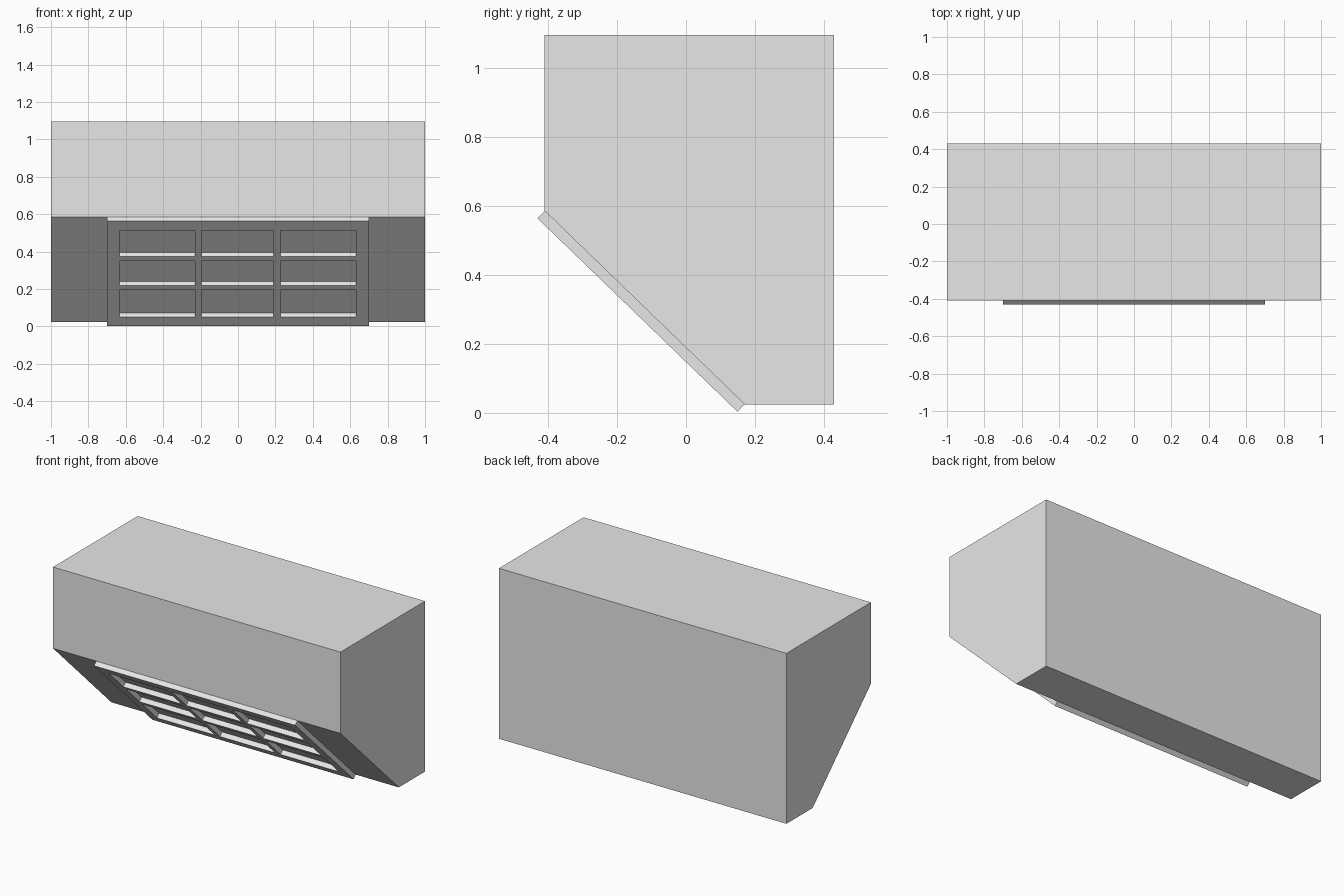
import bpy, bmesh
from mathutils import Vector

cube = bpy.data.objects.get("Cube")
if cube:
    bpy.data.objects.remove(cube, do_unlink=True)

grey = bpy.data.materials.new("light_grey")
grey.use_nodes = True
COLOUR = (0.8, 0.8, 0.8, 1)
grey.diffuse_color = COLOUR
grey.node_tree.nodes["Principled BSDF"].inputs["Base Color"].default_value = COLOUR


def finish(name, bm):
    bmesh.ops.recalc_face_normals(bm, faces=bm.faces)
    mesh = bpy.data.meshes.new(name)
    bm.to_mesh(mesh)
    bm.free()
    mesh.materials.append(grey)
    obj = bpy.data.objects.new(name, mesh)
    bpy.context.collection.objects.link(obj)
    return obj


# Hood body: side profile (y, z) extruded across the width
slope_top = Vector((0, -0.41, 0.586))
slope_bottom = Vector((0, 0.17, 0.025))
profile = [(-0.41, 1.097), slope_top.yz, slope_bottom.yz, (0.43, 0.025), (0.43, 1.097)]
bm = bmesh.new()
side = bm.faces.new([bm.verts.new((-1, y, z)) for y, z in profile])
ext = bmesh.ops.extrude_face_region(bm, geom=[side])
bmesh.ops.translate(bm, vec=(2, 0, 0),
                    verts=[v for v in ext["geom"] if isinstance(v, bmesh.types.BMVert)])
finish("hood_body", bm)

# Grille on the slope: a slab with nine openings down to the body
depth = 0.03
down = slope_bottom - slope_top
outward = Vector((0, down.z, -down.y)).normalized()
columns = [-0.7, -0.633, -0.23, -0.195, 0.19, 0.227, 0.632, 0.7]
rows = [0, 0.09, 0.338, 0.384, 0.614, 0.66, 0.914, 1]

bm = bmesh.new()
grid = [[bm.verts.new(slope_top + down * t + Vector((x, 0, 0))) for x in columns]
        for t in rows]
for r in range(len(rows) - 1):
    for c in range(len(columns) - 1):
        if r % 2 and c % 2:
            continue  # opening
        bm.faces.new((grid[r][c], grid[r][c + 1], grid[r + 1][c + 1], grid[r + 1][c]))
ext = bmesh.ops.extrude_face_region(bm, geom=bm.faces[:], use_keep_orig=True)
bmesh.ops.translate(bm, vec=outward * depth,
                    verts=[v for v in ext["geom"] if isinstance(v, bmesh.types.BMVert)])
finish("filter_grille", bm)
